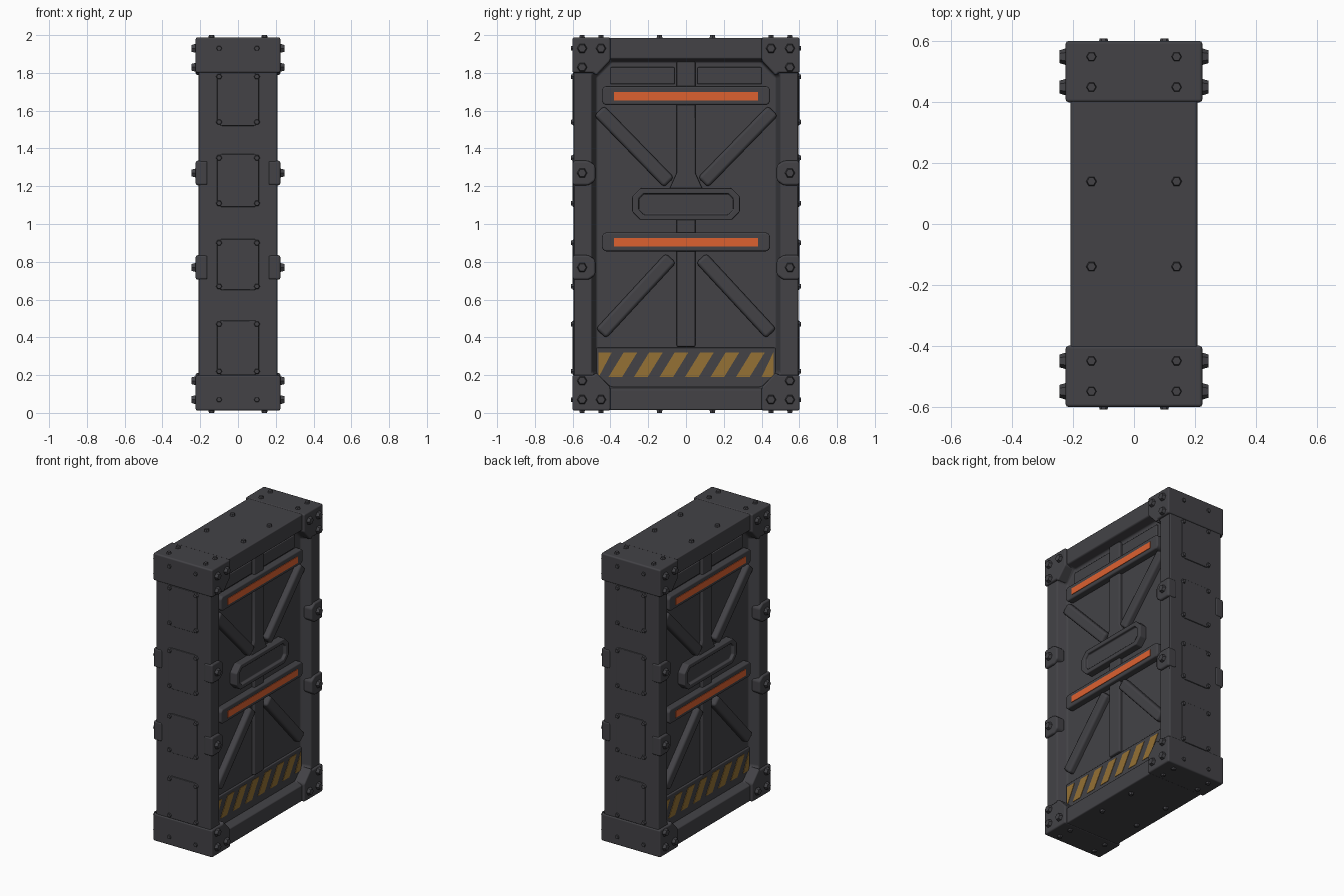
import bpy, bmesh, math

if "Cube" in bpy.data.objects:
    bpy.data.objects.remove(bpy.data.objects["Cube"], do_unlink=True)


def material(name, rgb):
    m = bpy.data.materials.new(name)
    m.use_nodes = True
    m.diffuse_color = (*rgb, 1)
    m.node_tree.nodes["Principled BSDF"].inputs["Base Color"].default_value = (*rgb, 1)
    return m


GREY = material("dark grey metal", (0.056, 0.055, 0.062))
ORANGE = material("orange light", (0.72, 0.12, 0.03))
YELLOW = material("hazard yellow", (0.30, 0.165, 0.035))

PANEL = 0.14   # depth of the sunken panel from the centre plane
FACE = 0.208   # depth of the outer frame face


def loft(bm, rings, side=1):
    """Closed solid through (outline, depth) rings; side -1 turns it half round."""
    loops = [[bm.verts.new((side * d, side * u, z)) for u, z in pts] for pts, d in rings]
    n = len(loops[0])
    for a, b in zip(loops, loops[1:]):
        for i in range(n):
            j = (i + 1) % n
            bm.faces.new((a[i], a[j], b[j], b[i]))
    bm.faces.new(loops[0])
    bm.faces.new(loops[-1])


def prism(bm, pts, d0, d1, side=1):
    loft(bm, [(pts, d0), (pts, d1)], side)


def finish(name, bm, mat, bevel=0.0):
    bmesh.ops.recalc_face_normals(bm, faces=bm.faces)
    me = bpy.data.meshes.new(name)
    bm.to_mesh(me)
    bm.free()
    me.materials.append(mat)
    ob = bpy.data.objects.new(name, me)
    bpy.context.collection.objects.link(ob)
    if bevel:
        mod = ob.modifiers.new("soft edges", 'BEVEL')
        mod.width, mod.segments = bevel, 2
        mod.limit_method = 'ANGLE'
        mod.harden_normals = True
    bpy.ops.object.select_all(action='DESELECT')
    ob.select_set(True)
    bpy.context.view_layer.objects.active = ob
    bpy.ops.object.shade_smooth_by_angle(angle=math.radians(35))
    return ob


def both_sides(name, outlines, d0, d1, mat, bevel=0.0):
    bm = bmesh.new()
    for side in (1, -1):
        for pts in outlines:
            prism(bm, pts, d0, d1, side)
    return finish(name, bm, mat, bevel)


def octagon(u, z0, z1, c):
    return [(u - c, z0), (u, z0 + c), (u, z1 - c), (u - c, z1),
            (c - u, z1), (-u, z1 - c), (-u, z0 + c), (c - u, z0)]


def rect(u0, u1, z0, z1):
    return [(u0, z0), (u1, z0), (u1, z1), (u0, z1)]


def bar(u0, z0, u1, z1, w):
    """Outline of a straight beam between two points."""
    length = math.hypot(u1 - u0, z1 - z0)
    nu, nz = -(z1 - z0) / length * w / 2, (u1 - u0) / length * w / 2
    return [(u0 + nu, z0 + nz), (u0 - nu, z0 - nz), (u1 - nu, z1 - nz), (u1 + nu, z1 + nz)]


def flip(pts, u=1, z=1):
    return [(u * a, b if z > 0 else 2 - b) for a, b in pts]


# Slab with a sunken chamfered panel on each broad side
outer = octagon(0.595, 0.015, 1.985, 0.015)
lip = octagon(0.5, 0.125, 1.875, 0.09)
inner = octagon(0.475, 0.14, 1.86, 0.08)
bm = bmesh.new()
half = [(inner, PANEL), (lip, FACE), (outer, FACE)]
loft(bm, [(p, -d) for p, d in half] + half[::-1])
finish("door_frame", bm, GREY, 0.014)

# Corner caps wrapping the slab edges
cap = [(0.602, 0.012), (0.602, 0.2), (0.49, 0.2), (0.475, 0.215), (0.4, 0.135),
       (0.4, 0.012)]
bm = bmesh.new()
for u in (1, -1):
    for z in (1, -1):
        prism(bm, flip(cap, u, z), -0.225, 0.225)
finish("corner_caps", bm, GREY, 0.014)

# Clamps on the jambs
clamp = [(0.6, -0.065), (0.6, 0.065), (0.515, 0.065), (0.48, 0.04), (0.48, -0.04), (0.515, -0.065)]
both_sides("jamb_clamps", [[(s * u, z + h) for u, z in clamp]
                           for s in (1, -1) for h in (0.77, 1.27)], 0.16, 0.225, GREY, 0.012)

# Ribs and diagonal braces on the panel
both_sides("centre_ribs", [
    rect(-0.05, 0.05, 0.35, 0.87), rect(-0.05, 0.05, 0.94, 1.04),
    [(-0.09, 1.18), (0.09, 1.18), (0.05, 1.27), (0.05, 1.64), (-0.05, 1.64), (-0.05, 1.27)],
    rect(-0.05, 0.05, 1.72, 1.86)], PANEL - 0.02, PANEL + 0.022, GREY, 0.008)
both_sides("diagonal_braces", [flip(p, s) for s in (1, -1) for p in (
    bar(0.46, 1.6, 0.09, 1.22, 0.075), bar(0.08, 0.82, 0.45, 0.42, 0.075))],
    PANEL - 0.02, PANEL + 0.04, GREY, 0.018)

# Plates along the top and bottom of the panel
both_sides("panel_plates", [rect(-0.4, -0.06, 1.74, 1.83), rect(0.06, 0.4, 1.74, 1.83),
                            rect(-0.475, 0.475, 0.135, 0.345)],
           PANEL - 0.02, PANEL + 0.012, GREY, 0.006)

# Light housings and strips
both_sides("light_housings", [octagon(0.445, z - 0.05, z + 0.05, 0.015) for z in (1.68, 0.905)],
           PANEL - 0.02, PANEL + 0.045, GREY, 0.01)
both_sides("light_strips", [rect(-0.38, 0.38, z - 0.022, z + 0.022) for z in (1.677, 0.903)],
           PANEL + 0.042, PANEL + 0.049, ORANGE)

# Central plaque with a raised rim
bm = bmesh.new()
rim, well = octagon(0.285, 1.02, 1.19, 0.045), octagon(0.25, 1.05, 1.16, 0.025)
for side in (1, -1):
    loft(bm, [(rim, PANEL - 0.02), (rim, PANEL + 0.05),
              (well, PANEL + 0.05), (well, PANEL + 0.03)], side)
finish("centre_plaque", bm, GREY, 0.007)

# Slanted hazard stripes, trimmed at the panel edges
stripes = []
for k in range(8):
    u = -0.545 + 0.135 * k
    pts = [(u, 0.19), (u + 0.072, 0.19), (u + 0.152, 0.32), (u + 0.08, 0.32)]
    trimmed = [(max(-0.462, min(0.462, a)), z) for a, z in pts]
    stripes.append(list(dict.fromkeys(trimmed)))
both_sides("hazard_stripes", stripes, PANEL + 0.008, PANEL + 0.015, YELLOW)

# Thin plates on the two narrow sides
PLATES = [(0.2, 0.49), (0.65, 0.92), (1.09, 1.37), (1.52, 1.8)]
bm = bmesh.new()
for s in (1, -1):
    for z0, z1 in PLATES:
        o = [(s * x, z) for x, z in octagon(0.11, z0, z1, 0.02)]
        rows = [[bm.verts.new((x, s * y, z)) for x, z in o] for y in (0.58, 0.6)]
        for i in range(8):
            bm.faces.new((rows[0][i - 1], rows[0][i], rows[1][i], rows[1][i - 1]))
        bm.faces.new(rows[0])
        bm.faces.new(rows[1])
finish("edge_plates", bm, GREY, 0.005)

# Bolts: hexagonal heads placed along one axis
AXES = {'X': 0, 'Y': 1, 'Z': 2}


def bolt(bm, axis, base, top, a, b, r):
    corners = []
    for d, rad in ((base, r), (top, r * 0.7)):
        ring = []
        for i in range(6):
            t = i * math.pi / 3
            co = [a + rad * math.cos(t), b + rad * math.sin(t)]
            co.insert(AXES[axis], d)
            ring.append(bm.verts.new(co))
        corners.append(ring)
    for i in range(6):
        bm.faces.new((corners[0][i - 1], corners[0][i], corners[1][i], corners[1][i - 1]))
    bm.faces.new(corners[0])
    bm.faces.new(corners[1])


bm = bmesh.new()
for s in (1, -1):
    for u in (1, -1):
        for a, z in ((0.55, 0.07), (0.45, 0.07), (0.55, 0.17), (0.55, 0.77),
                     (0.55, 1.27), (0.55, 1.83), (0.55, 1.93), (0.45, 1.93)):
            bolt(bm, 'X', s * 0.215, s * 0.245, u * a, z, 0.03)
        for z in [0.07, 1.93] + [h for p in PLATES for h in (p[0] + 0.02, p[1] - 0.02)]:
            bolt(bm, 'Y', s * 0.59, s * 0.61, u * 0.1, z, 0.018)
        for y in (-0.55, -0.45, -0.14, 0.14, 0.45, 0.55):
            bolt(bm, 'Z', 1 + s * 0.975, 1 + s * 1.0, u * 0.14, y, 0.02)
finish("bolts", bm, GREY)
